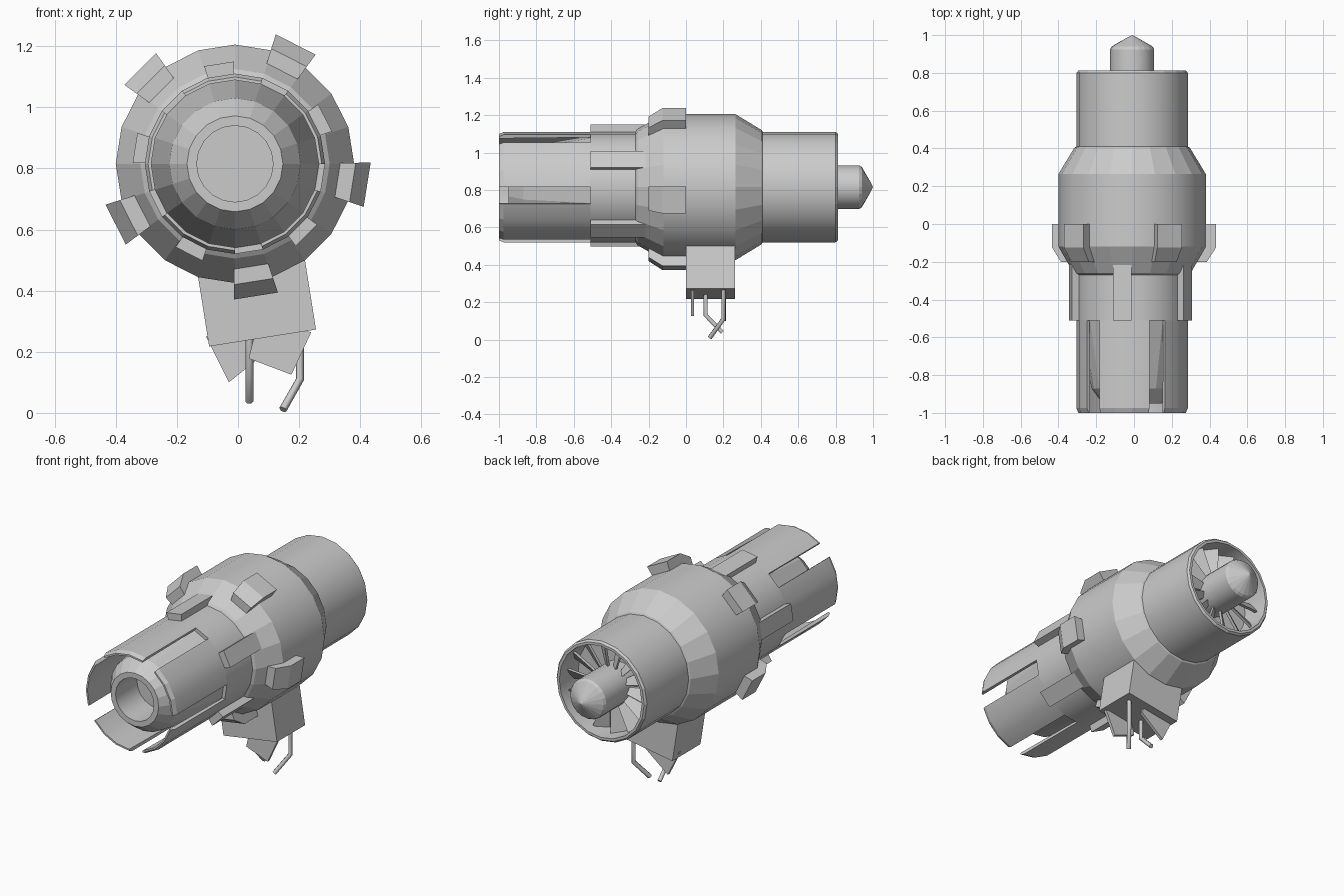
import bpy, bmesh, math
from mathutils import Vector, Matrix

if "Cube" in bpy.data.objects:
    bpy.data.objects.remove(bpy.data.objects["Cube"])

CX, CZ = -0.01, 0.815      # engine axis runs along y through here
STEP = math.radians(18)    # 20-sided hull


def on_axis(y, r, t, ang):
    """Point at radius r along direction ang, shifted t along the tangent."""
    c, s = math.cos(ang), math.sin(ang)
    return Vector((CX + r * c - t * s, y, CZ + r * s + t * c))


def finish(name, bm, smooth_sides=False):
    bmesh.ops.remove_doubles(bm, verts=bm.verts, dist=1e-5)
    bmesh.ops.recalc_face_normals(bm, faces=bm.faces)
    if smooth_sides:       # cylinder walls smooth, tapers faceted
        for f in bm.faces:
            f.smooth = abs(f.normal.y) < 0.05
        for e in bm.edges:
            e.smooth = (all(f.smooth for f in e.link_faces)
                        and e.calc_face_angle(0) < math.radians(25))
    me = bpy.data.meshes.new(name)
    bm.to_mesh(me)
    bm.free()
    ob = bpy.data.objects.new(name, me)
    bpy.context.collection.objects.link(ob)
    return ob


def lathe(name, profile, start=0, count=20, step=STEP, ring=False, smooth=True):
    """Spin a (y, r) profile; ring=True closes the profile and caps the ends."""
    bm = bmesh.new()
    rows = [[bm.verts.new(on_axis(y, r, 0, start + i * step)) for y, r in profile]
            for i in range(count + 1)]
    n = len(profile)
    for a, b in zip(rows, rows[1:]):
        for j in range(n if ring else n - 1):
            k = (j + 1) % n
            bm.faces.new((a[j], a[k], b[k], b[j]))
    if ring:
        bm.faces.new(rows[0])
        bm.faces.new(rows[-1])
    bmesh.ops.dissolve_degenerate(bm, edges=bm.edges, dist=1e-5)
    return finish(name, bm, smooth)


def slab(name, profile, ang, slope=0.0, half=0.0, shear=0.0):
    """Prism of a (y, r) outline across the tangent; half width = half + slope * r."""
    bm = bmesh.new()
    sides = []
    for s in (-1, 1):
        row = []
        for y, r in profile:
            t = s * (half + slope * r)
            row.append(bm.verts.new(on_axis(y + shear * t, r, t, ang)))
        sides.append(row)
        bm.faces.new(row)
    n = len(profile)
    for j in range(n):
        k = (j + 1) % n
        bm.faces.new((sides[0][j], sides[0][k], sides[1][k], sides[1][j]))
    return finish(name, bm)


def plate(name, corners, y, thick=0.018):
    """Thin upright card given by (x, z) corners."""
    bm = bmesh.new()
    f = bm.faces.new([bm.verts.new((x, y, z)) for x, z in corners])
    new = bmesh.ops.extrude_face_region(bm, geom=[f])["geom"]
    bmesh.ops.translate(bm, vec=(0, thick, 0),
                        verts=[v for v in new if isinstance(v, bmesh.types.BMVert)])
    return finish(name, bm)


def cable(name, points, radius=0.013):
    cu = bpy.data.curves.new(name, 'CURVE')
    cu.dimensions = '3D'
    cu.bevel_depth = radius
    cu.bevel_resolution = 1
    cu.use_fill_caps = True
    sp = cu.splines.new('POLY')
    sp.points.add(len(points) - 1)
    for p, co in zip(sp.points, points):
        p.co = (*co, 1)
    bpy.context.collection.objects.link(bpy.data.objects.new(name, cu))


# Hull with exhaust cone at the front and open intake at the back
lathe("engine_hull", [
    (-0.75, 0), (-0.75, 0.125), (-0.95, 0.125), (-0.95, 0.157), (-0.87, 0.215),
    (-0.51, 0.275), (-0.51, 0.295), (-0.27, 0.295), (-0.26, 0.31), (-0.12, 0.39),
    (0.265, 0.39), (0.405, 0.305), (0.41, 0.295), (0.80, 0.295), (0.812, 0.285),
    (0.812, 0.27), (0.64, 0.265), (0.64, 0)])

# Intake hub with pointed nose
lathe("intake_hub", [(0.63, 0.117), (0.925, 0.117), (0.94, 0.108), (0.985, 0.03), (1.0, 0)])

# Fan blades
BLADES = 14
for i in range(BLADES):
    slab(f"fan_blade_{i}", [(0.70, 0.10), (0.72, 0.10), (0.72, 0.267), (0.70, 0.267)],
         i * math.tau / BLADES, slope=0.14, shear=0.8)

for i in range(5):
    turn = i * math.radians(72)
    # Exhaust petals, three facets each with a one-facet gap
    lathe(f"exhaust_petal_{i}",
          [(-0.50, 0.28), (-0.50, 0.295), (-0.975, 0.295), (-1.0, 0.284), (-1.0, 0.274)],
          math.radians(72) + turn, 3, ring=True)
    # Hinge blocks on the petals
    slab(f"hinge_block_{i}", [(-0.51, 0.28), (-0.51, 0.331), (-0.20, 0.331), (-0.20, 0.28)],
         math.radians(99) + turn, slope=0.15)
    # Lugs around the shoulder
    slab(f"shoulder_lug_{i}", [(-0.20, 0.32), (-0.20, 0.39), (-0.125, 0.438),
                               (0.0, 0.438), (0.0, 0.37), (-0.12, 0.37)],
         math.radians(63) + turn, slope=0.167)

# Mounting box below the hull
slab("mount_box", [(0.0, 0.33), (0.0, 0.577), (0.262, 0.577), (0.262, 0.33)],
     math.radians(279), half=0.177)

# Torn plates under the mount
plate("torn_plate_right", [(0.06, 0.28), (0.24, 0.265), (0.175, 0.125), (0.035, 0.178)], 0.026)
plate("torn_plate_left", [(-0.105, 0.25), (-0.03, 0.10), (0.12, 0.22), (0.10, 0.26)], 0.195)

# Loose cables
cable("cable_left", [(0.037, 0.105, 0.27), (0.037, 0.105, 0.13), (0.037, 0.195, 0.038)])
cable("cable_right", [(0.203, 0.20, 0.28), (0.203, 0.20, 0.11), (0.147, 0.128, 0.011)])
